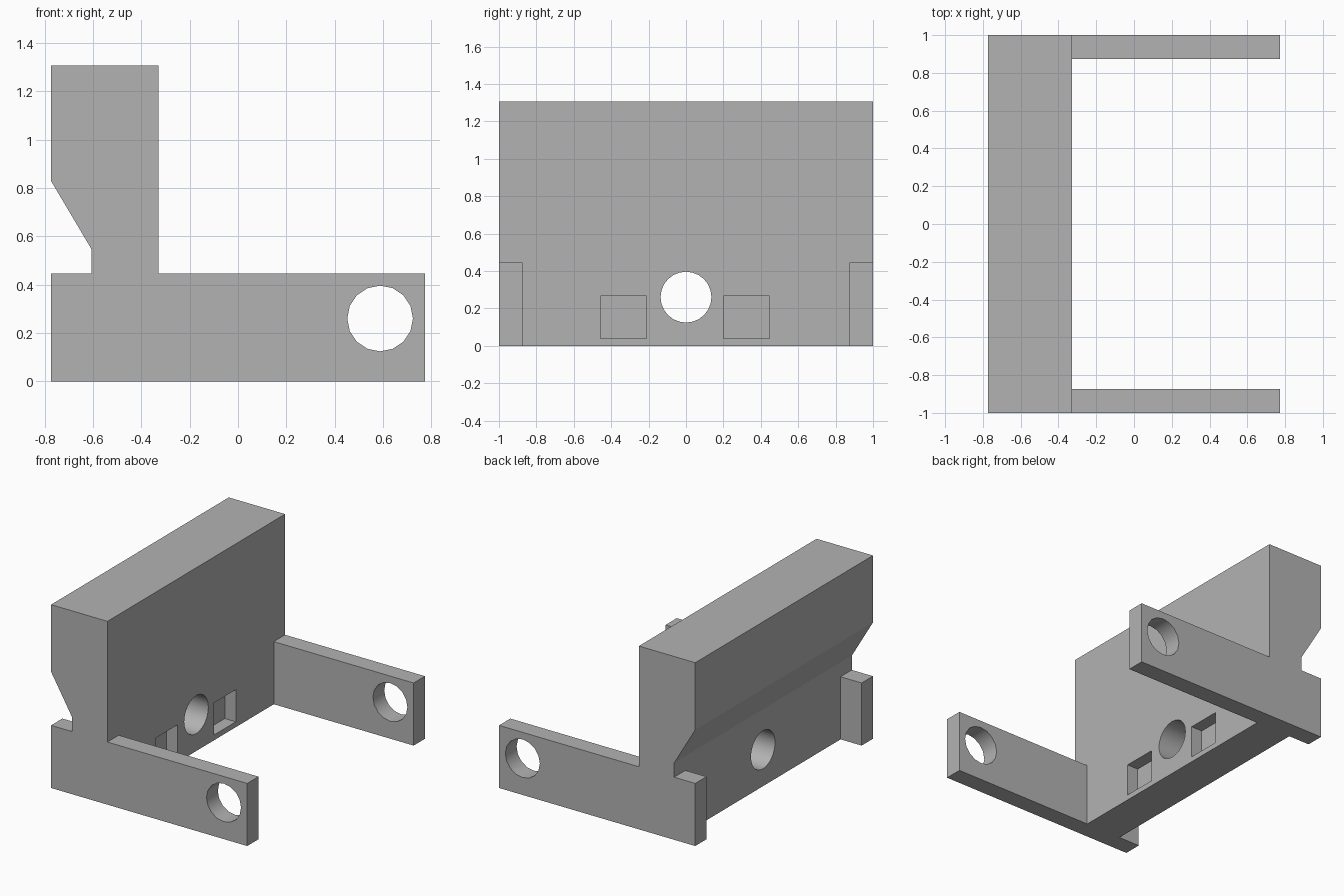
import bpy
import bmesh
import math
from mathutils import Matrix

default_cube = bpy.data.objects.get("Cube")
if default_cube:
    bpy.data.objects.remove(default_cube, do_unlink=True)

GREY = (0.45, 0.45, 0.45, 1)
grey = bpy.data.materials.new("plain_grey")
grey.use_nodes = True
grey.diffuse_color = GREY
grey.node_tree.nodes["Principled BSDF"].inputs["Base Color"].default_value = GREY


def add_object(name, bm):
    bmesh.ops.recalc_face_normals(bm, faces=bm.faces)
    mesh = bpy.data.meshes.new(name)
    bm.to_mesh(mesh)
    bm.free()
    mesh.materials.append(grey)
    obj = bpy.data.objects.new(name, mesh)
    bpy.context.collection.objects.link(obj)
    return obj


def prism(name, profile, y0, y1):
    """Extrude an x-z profile along y."""
    bm = bmesh.new()
    face = bm.faces.new([bm.verts.new((x, y0, z)) for x, z in profile])
    new = bmesh.ops.extrude_face_region(bm, geom=[face])["geom"]
    verts = [v for v in new if isinstance(v, bmesh.types.BMVert)]
    bmesh.ops.translate(bm, verts=verts, vec=(0, y1 - y0, 0))
    return add_object(name, bm)


def box(name, x0, x1, y0, y1, z0, z1):
    return prism(name, [(x0, z0), (x1, z0), (x1, z1), (x0, z1)], y0, y1)


def rod(name, centre, radius, depth, axis, sides):
    bm = bmesh.new()
    turn = Matrix.Rotation(math.pi / 2, 4, axis)
    bmesh.ops.create_cone(bm, cap_ends=True, segments=sides, radius1=radius,
                          radius2=radius, depth=depth,
                          matrix=Matrix.Translation(centre) @ turn)
    return add_object(name, bm)


def cut(target, cutters):
    bpy.ops.object.select_all(action="DESELECT")
    target.select_set(True)
    bpy.context.view_layer.objects.active = target
    for cutter in cutters:
        cutter.hide_render = True
        mod = target.modifiers.new("cut", "BOOLEAN")
        mod.operation = "DIFFERENCE"
        mod.solver = "EXACT"
        mod.object = cutter
        bpy.ops.object.modifier_apply(modifier=mod.name)
        bpy.data.objects.remove(cutter, do_unlink=True)
    bpy.ops.object.shade_smooth_by_angle(angle=math.radians(30))


REAR, WAIST, FACE, TIP = -0.773, -0.607, -0.329, 0.773
ARM_TOP, ARM_INNER = 0.446, 0.873
HOLE_Z, HOLE_R = 0.26, 0.136

# Upright wall with a sloped overhang at the rear
wall = prism("upright_wall", [(WAIST, 0), (FACE, 0), (FACE, 1.306), (REAR, 1.306),
                              (REAR, 0.828), (WAIST, 0.548)], -1, 1)

# Round through hole and two shallow square pockets
cut(wall, [
    rod("hole_cutter", (-0.5, 0, HOLE_Z), HOLE_R, 1, "Y", 24),
    box("pocket_cutter", FACE - 0.087, 0, -0.458, -0.212, 0.038, 0.267),
    box("pocket_cutter", FACE - 0.087, 0, 0.2, 0.446, 0.038, 0.267),
])

# Drilled arms and the short tabs behind the wall
for name, y0, y1 in (("front", -1, -ARM_INNER), ("back", ARM_INNER, 1)):
    arm = box(name + "_arm", FACE, TIP, y0, y1, 0, ARM_TOP)
    cut(arm, [rod("hole_cutter", (0.588, (y0 + y1) / 2, HOLE_Z), HOLE_R, 0.5, "X", 16)])
    box(name + "_rear_tab", REAR, WAIST, y0, y1, 0, ARM_TOP)
